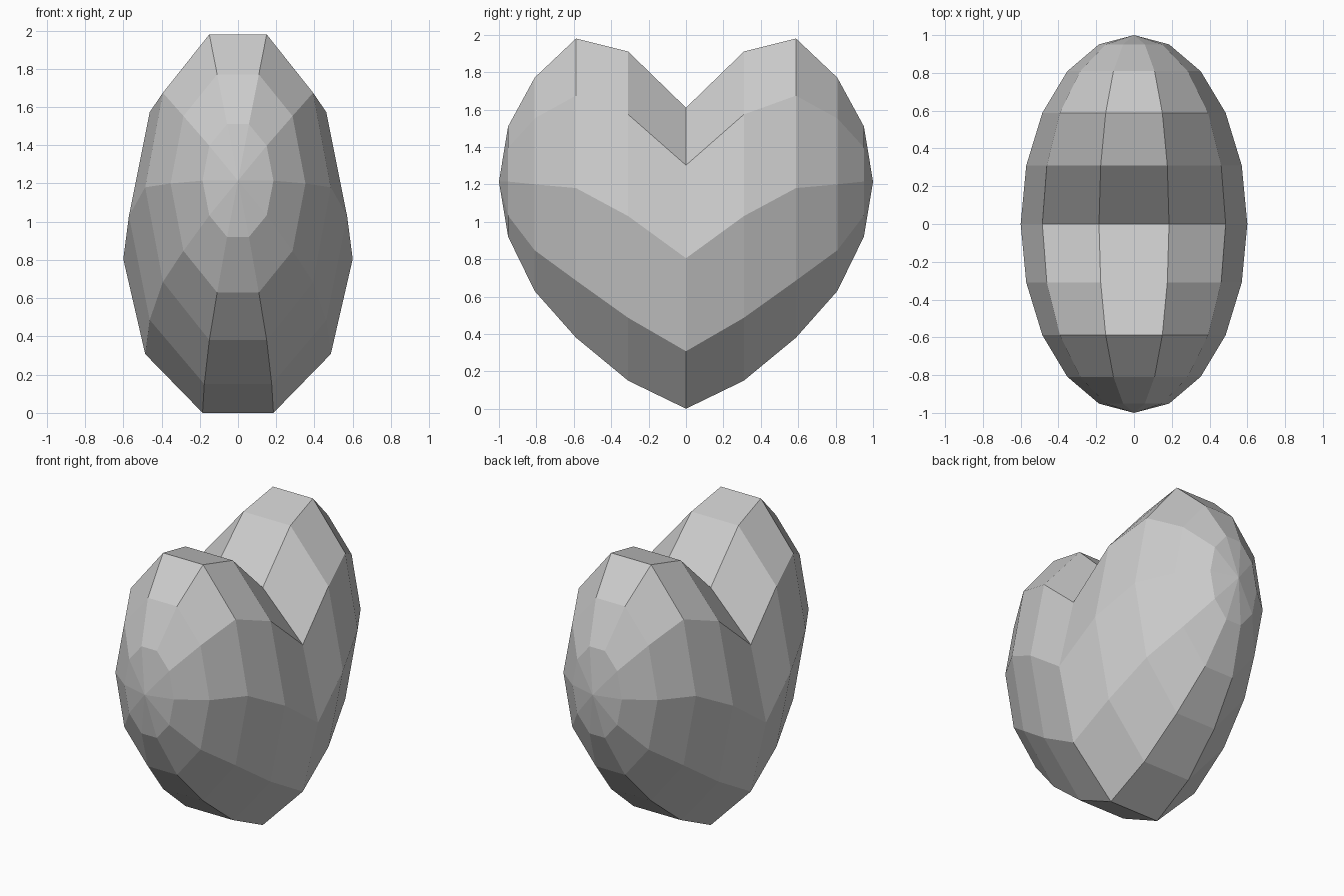
import bpy
import bmesh
from math import sin, cos, pi

cube = bpy.data.objects.get("Cube")
if cube:
    bpy.data.objects.remove(cube, do_unlink=True)

SEGMENTS = 10
HALF_WIDTH = 0.6

# Heart outline: centre height and vertical radius of each ring, from the middle outwards
OUTLINE = [(0.805, 0.846), (1.03, 0.925), (1.18, 0.8), (1.2, 0.6), (1.215, 0.31)]
OUTLINE[1] = (1.03, 0.925)
OUTLINE[2] = (1.18, 0.841)
POLE_HEIGHT = 1.215

# Plain grey material
grey = bpy.data.materials.new("light grey")
colour = (0.6, 0.6, 0.6, 1)
grey.diffuse_color = colour
grey.use_nodes = True
grey.node_tree.nodes["Principled BSDF"].inputs["Base Color"].default_value = colour

bm = bmesh.new()


def add_ring(step):
    """Elliptical ring of the heart; step runs from -4 (front) to 4 (back)."""
    tilt = step * pi / 10
    centre, radius = OUTLINE[abs(step)]
    ring = []
    for i in range(SEGMENTS):
        a = 2 * pi * i / SEGMENTS
        ring.append(bm.verts.new((HALF_WIDTH * cos(tilt) * cos(a), sin(tilt),
                                  centre + radius * sin(a))))
    return ring


# Rings from back to front, joined by quads
rings = [add_ring(step) for step in range(4, -5, -1)]
for back, front in zip(rings, rings[1:]):
    for i in range(SEGMENTS):
        j = (i + 1) % SEGMENTS
        bm.faces.new((back[j], front[j], front[i], back[i]))

# Triangle fans closing the back and front tips
back_tip = bm.verts.new((0, 1, POLE_HEIGHT))
front_tip = bm.verts.new((0, -1, POLE_HEIGHT))
for i in range(SEGMENTS):
    j = (i + 1) % SEGMENTS
    bm.faces.new((back_tip, rings[0][j], rings[0][i]))
    bm.faces.new((front_tip, rings[-1][i], rings[-1][j]))

# Flat-shaded heart object
mesh = bpy.data.meshes.new("heart")
bm.to_mesh(mesh)
bm.free()
mesh.materials.append(grey)
heart = bpy.data.objects.new("heart", mesh)
bpy.context.collection.objects.link(heart)
